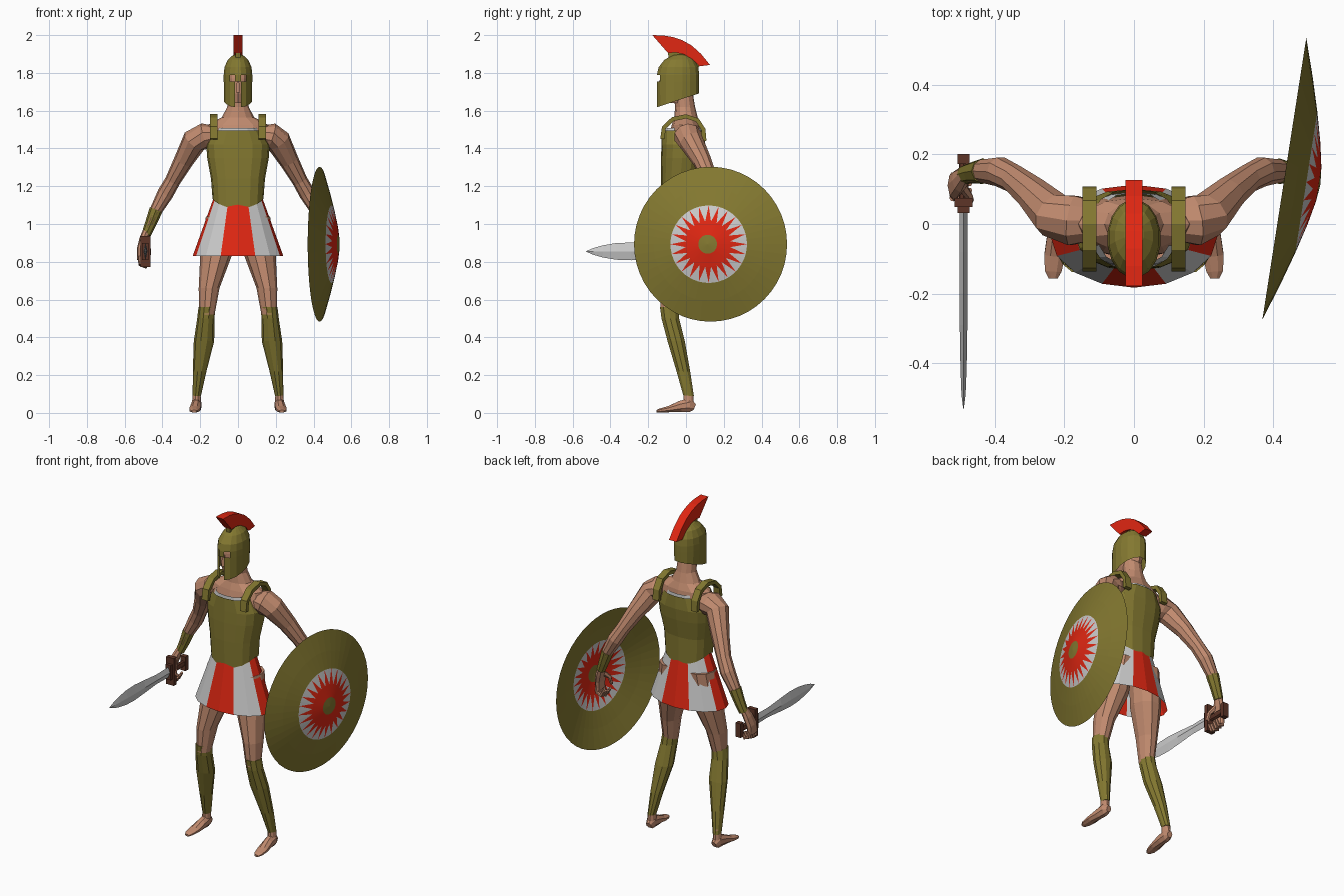
import bpy, bmesh, math
from mathutils import Vector

if "Cube" in bpy.data.objects:
    bpy.data.objects.remove(bpy.data.objects["Cube"])


def material(name, r, g, b):
    m = bpy.data.materials.new(name)
    m.diffuse_color = (r, g, b, 1)
    m.use_nodes = True
    m.node_tree.nodes["Principled BSDF"].inputs["Base Color"].default_value = m.diffuse_color
    return m


BRONZE = material("bronze", .23, .19, .03)
SKIN = material("skin", .54, .26, .16)
RED = material("red", .75, .02, .006)
WHITE = material("white", .58, .58, .58)
BROWN = material("brown", .11, .035, .02)
X, Y, Z = Vector((1, 0, 0)), Vector((0, 1, 0)), Vector((0, 0, 1))


def finish(name, bm, mats):
    me = bpy.data.meshes.new(name)
    bm.to_mesh(me)
    bm.free()
    for m in mats:
        me.materials.append(m)
    ob = bpy.data.objects.new(name, me)
    bpy.context.collection.objects.link(ob)
    return ob


def loft(name, rings, mats, n=10, off=0.0, ref=Y, flat=False, caps=True,
         skip=(), pick=None, adjust=None, sq=1.0):
    """Skin elliptical rings (x, y, z, ra, rb) along their path."""
    bm = bmesh.new()
    pts = [Vector(r[:3]) for r in rings]
    loops = []
    for i, r in enumerate(rings):
        t = Z if flat else (pts[min(i + 1, len(pts) - 1)] - pts[max(i - 1, 0)]).normalized()
        u = ref.cross(t).normalized()
        v = t.cross(u)
        loop = []
        for k in range(n):
            a = math.tau * (k + off) / n
            c, s = [math.copysign(abs(w) ** sq, w) for w in (math.cos(a), math.sin(a))]
            p = pts[i] + u * c * r[3] + v * s * r[4]
            if adjust:
                p = adjust(i, p)
            loop.append(bm.verts.new(p))
        loops.append(loop)
    for i in range(len(loops) - 1):
        for j in range(n):
            if (i, j) in skip:
                continue
            k = (j + 1) % n
            f = bm.faces.new((loops[i][j], loops[i][k], loops[i + 1][k], loops[i + 1][j]))
            if pick:
                f.material_index = pick(i, j)
    if caps:
        bm.faces.new(loops[0][::-1])
        bm.faces.new(loops[-1])
    return finish(name, bm, mats)


def box(name, loc, dims, mat):
    bm = bmesh.new()
    bmesh.ops.create_cube(bm, size=1)
    for v in bm.verts:
        v.co = Vector(loc) + Vector([a * b for a, b in zip(v.co, dims)])
    return finish(name, bm, [mat])


# Upper body and neck
loft("upper_body", [(0, -.01, 1.33, .14, .09), (0, -.005, 1.45, .18, .09),
                    (0, 0, 1.525, .16, .075), (0, 0, 1.565, .085, .062),
                    (0, -.005, 1.62, .057, .053), (0, -.02, 1.73, .05, .05)],
     [SKIN], n=12, flat=True)


# Cuirass with a lower edge that dips at front and back
def dip(i, p):
    if i == 0:
        p.z -= .05 * min(1, ((p.y + .03) / .1) ** 2)
    return p


loft("cuirass", [(0, -.03, 1.135, .135, .1), (0, -.03, 1.24, .143, .103),
                 (0, -.02, 1.35, .163, .112), (0, -.015, 1.42, .168, .115),
                 (0, -.015, 1.495, .125, .113)],
     [BRONZE], n=16, flat=True, caps=False, adjust=dip, sq=.8)
loft("tunic_neckline", [(0, -.015, 1.44, .14, .107), (0, -.015, 1.508, .105, .104)],
     [WHITE], n=16, flat=True, caps=False, sq=.8)

# Pleated kilt, eight alternating panels
loft("kilt", [(0, -.035, .83, .24, .148), (0, -.03, 1.135, .13, .094)],
     [RED, WHITE], n=16, flat=True, caps=False, pick=lambda i, j: ((j + 1) // 2) % 2)

# Limbs, one set per side
for s, side in ((-1, "right"), (1, "left")):
    def m(rings, dx=0.0):
        return [(s * (r[0] - dx), *r[1:]) for r in rings]
    loft(side + "_thigh", m([(.09, -.02, 1.04, .08, .09), (.117, -.04, .83, .083, .09),
                             (.153, -.075, .66, .055, .066), (.165, -.09, .52, .041, .045)]),
         [SKIN], flat=True)
    loft(side + "_greave", m([(.165, -.09, .56, .044, .05), (.17, -.083, .5, .046, .049),
                              (.18, -.052, .38, .054, .048), (.203, -.014, .22, .036, .038),
                              (.218, .014, .09, .022, .029)]), [BRONZE], flat=True)
    loft(side + "_ankle", m([(.218, .012, .12, .019, .026), (.22, .014, .03, .026, .03)]),
         [SKIN], flat=True)
    loft(side + "_foot", m([(.218, .046, .032, .018, .016), (.22, .02, .042, .04, .028),
                            (.222, -.03, .034, .032, .029), (.228, -.09, .02, .018, .032),
                            (.232, -.135, .013, .012, .026), (.232, -.156, .009, .007, .014)]),
         [SKIN], n=8, ref=X, off=.5)
    dx = .018 if s > 0 else 0   # the shield arm sits a little closer in
    loft(side + "_arm", m([(.12, .01, 1.47, .05, .06), (.175, .01, 1.465, .07, .075)])
         + m([(.23, .025, 1.44, .068, .066), (.288, .085, 1.335, .052, .05),
              (.345, .13, 1.23, .041, .041), (.385, .15, 1.16, .043, .043),
              (.435, .152, 1.07, .033, .034), (.485, .142, .95, .022, .024)], dx), [SKIN])
    loft(side + "_bracer", m([(.434, .152, 1.075, .036, .037), (.463, .148, 1.0, .03, .031),
                              (.486, .142, .945, .025, .028)], dx), [BRONZE], n=8)
    loft(side + "_palm", m([(.486, .142, .96, .02, .023), (.502, .125, .915, .022, .036),
                            (.516, .11, .865, .02, .042), (.518, .105, .81, .016, .04)], dx),
         [SKIN], n=8)
    for k in range(4):
        y = .075 + k * .021
        d = .006 * abs(k - 1)
        loft(f"{side}_finger_{k}", m([(.52, y, .83, .011, .011), (.516, y, .785 + d, .012, .011),
                                      (.49, y, .772 + d, .01, .01), (.472, y, .805 + d, .008, .009)], dx),
             [SKIN], n=6)
    loft(side + "_thumb", m([(.495, .11, .91, .015, .015), (.474, .08, .88, .012, .012),
                             (.468, .068, .835, .008, .009)], dx), [SKIN], n=6)
    # Cuirass shoulder strap
    loft(side + "_strap", [(s * .128, y, z, .016, .029) for y, z in
                           ((-.125, 1.45), (-.117, 1.51), (-.07, 1.555), (0, 1.57),
                            (.06, 1.55), (.092, 1.5), (.097, 1.44))],
         [BRONZE], n=4, off=.5, ref=X)

# Head inside the helmet
loft("head", [(0, -.05, 1.64, .035, .07), (0, -.045, 1.69, .058, .09),
              (0, -.04, 1.77, .066, .097), (0, -.04, 1.83, .06, .09)], [SKIN], n=12, flat=True)
loft("nose", [(0, -.135, 1.695, .014, .016), (0, -.135, 1.76, .008, .012)],
     [SKIN], n=4, off=.5, flat=True)

# Helmet with eye openings and a face slit
loft("helmet", [(0, -.042, 1.655, .075, .113), (0, -.042, 1.755, .077, .114),
                (0, -.042, 1.79, .077, .114), (0, -.04, 1.83, .073, .107),
                (0, -.035, 1.87, .055, .08), (0, -.03, 1.893, .028, .042),
                (0, -.03, 1.9, .003, .004)],
     [BRONZE], n=16, off=.5, flat=True, caps=False, skip={(0, 11), (1, 10), (1, 12)},
     adjust=lambda i, p: p + Z * (p.y + .042) * .33 if i == 0 else p)

# Crest and its holder: side profiles extruded across x


def slab(name, profile, half, mat):
    bm = bmesh.new()
    f = bm.faces.new([bm.verts.new((-half, y, z)) for y, z in profile])
    r = bmesh.ops.extrude_face_region(bm, geom=[f])
    for v in r["geom"]:
        if isinstance(v, bmesh.types.BMVert):
            v.co.x = half
    bmesh.ops.recalc_face_normals(bm, faces=bm.faces)
    return finish(name, bm, [mat])


inner = [(.07, 1.835), (.035, 1.872), (-.01, 1.898), (-.055, 1.908), (-.095, 1.905)]
slab("crest", [(-.178, 2.0), (-.12, 1.998), (-.07, 1.99), (-.02, 1.973), (.03, 1.945),
               (.08, 1.9), (.127, 1.842)] + inner, .025, RED)
slab("crest_holder", inner + [(-.09, 1.86), (-.03, 1.88), (.03, 1.85), (.06, 1.82)], .012, BRONZE)

# Sword
sx, sz = -.49, .855
loft("sword_blade", [(sx, y, sz, h, t) for y, h, t in
                     ((.05, .032, .012), (-.08, .029, .011), (-.2, .04, .011), (-.29, .047, .011),
                      (-.37, .044, .01), (-.44, .032, .008), (-.49, .018, .006), (-.53, .001, .001))],
     [], n=4, ref=X)
box("sword_guard", (sx, .062, sz), (.052, .026, .165), BROWN)
box("sword_collar", (sx, .042, sz), (.034, .02, .09), BROWN)
loft("sword_grip", [(sx, .07, sz, .017, .013), (sx, .12, sz, .02, .015), (sx, .18, sz, .017, .013)],
     [BROWN], n=8, ref=X)
box("sword_pommel", (sx, .187, sz), (.034, .028, .085), BROWN)

# Shield: shallow dish with a sunburst of rays
N = 48
axis = Vector((.988, -.154, 0))
across = Z.cross(axis)
hub = Vector((.432, .13, .893))
bm = bmesh.new()
rows = []
for r, d in ((.41, 0), (.3, .036), (.205, .064), (.12, .086), (.05, .1)):
    rows.append([bm.verts.new(hub + axis * d + r * (across * math.cos(math.tau * k / N)
                                                    + Z * math.sin(math.tau * k / N)))
                 for k in range(N)])
centre = bm.verts.new(hub + axis * .105)


def face(mi, *vs):
    bm.faces.new(vs).material_index = mi


for k in range(N):
    q = (k + 1) % N
    for i, mi in ((0, 0), (1, 0), (3, 1)):
        face(mi, rows[i][k], rows[i][q], rows[i + 1][q], rows[i + 1][k])
    o, v = rows[2], rows[3]
    if k % 2 == 0:      # ray tip at k, valley at q
        face(1, o[k], v[q], v[k])
        face(2, o[k], o[q], v[q])
    else:               # valley at k, ray tip at q
        face(1, o[q], v[q], v[k])
        face(2, o[k], o[q], v[k])
    face(0, rows[4][k], rows[4][q], centre)
finish("shield", bm, [BRONZE, RED, WHITE])
